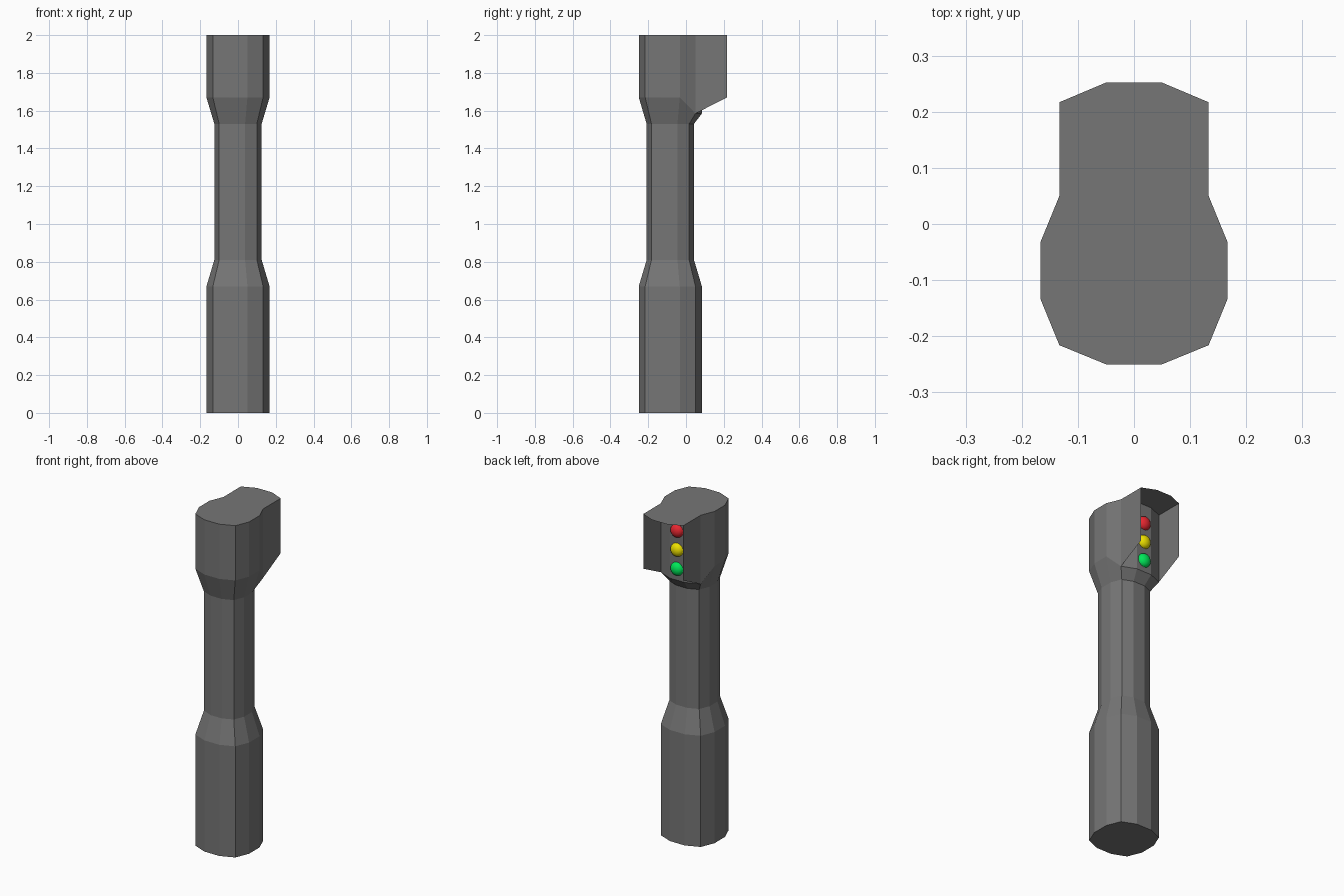
import bpy, bmesh, math

if "Cube" in bpy.data.objects:
    bpy.data.objects.remove(bpy.data.objects["Cube"])

CY = -0.083          # centre line of the post in y
QUARTER = [(0.167, 0.05), (0.133, 0.133), (0.05, 0.167)]


def material(name, rgb):
    m = bpy.data.materials.new(name)
    m.diffuse_color = (*rgb, 1)
    m.use_nodes = True
    m.node_tree.nodes["Principled BSDF"].inputs["Base Color"].default_value = m.diffuse_color
    return m


def finish(bm, name, mat, recalc=True):
    if recalc:
        bmesh.ops.recalc_face_normals(bm, faces=bm.faces)
    me = bpy.data.meshes.new(name)
    bm.to_mesh(me)
    bm.free()
    ob = bpy.data.objects.new(name, me)
    ob.data.materials.append(mat)
    bpy.context.collection.objects.link(ob)
    return ob


# twelve-sided section made by mirroring one quarter
half = QUARTER + [(-x, y) for x, y in reversed(QUARTER)]
section = half + [(-x, -y) for x, y in half]

dark = material("dark_grey", (0.18, 0.18, 0.18))

# post: full base, narrow shaft, flared head (flare starts lower at the back)
bm = bmesh.new()
rings = []
for z, scale, back_z in [(0, 1, 0), (0.67, 1, 0.67), (0.81, 0.75, 0.81),
                         (1.53, 0.75, 1.53), (1.67, 1, 1.585), (2, 1, 2)]:
    rings.append([bm.verts.new((x * scale, CY + y * scale, back_z if y > 0.1 else z))
                  for x, y in section])
n = len(section)
for a, b in zip(rings, rings[1:]):
    for i in range(n):
        j = (i + 1) % n
        bm.faces.new((a[i], a[j], b[j], b[i]))
bm.faces.new(rings[0][::-1])
finish(bm, "post", dark)

# hood: two thin side walls and a flat roof that also caps the post
bm = bmesh.new()
for s in (1, -1):
    wall = [(0.05, 1.585), (0.217, 1.67), (0.217, 2), (0.05, 2)]
    bm.faces.new([bm.verts.new((s * 0.133, y, z)) for y, z in wall][::s])
side = [(0.05, -0.25), (0.133, -0.216), (0.167, -0.133), (0.167, -0.033),
        (0.133, 0.05), (0.133, 0.217), (0.05, 0.252)]
outline = side + [(-x, y) for x, y in reversed(side)]
bm.faces.new([bm.verts.new((x, y, 2)) for x, y in outline])
bmesh.ops.remove_doubles(bm, verts=bm.verts, dist=0.0005)
finish(bm, "hood", dark, recalc=False)

# signal lamps: domes on the back panel
for name, z, rgb in [("red_lamp", 1.885, (0.8, 0.02, 0.03)),
                     ("yellow_lamp", 1.77, (0.85, 0.75, 0.0)),
                     ("green_lamp", 1.655, (0.0, 0.8, 0.1))]:
    bm = bmesh.new()
    bmesh.ops.create_uvsphere(bm, u_segments=20, v_segments=12, radius=0.04)
    bmesh.ops.bisect_plane(bm, geom=bm.verts[:] + bm.edges[:] + bm.faces[:],
                           plane_co=(0, 0, 0), plane_no=(0, 1, 0), clear_inner=True)
    bmesh.ops.scale(bm, vec=(1, 0.75, 1), verts=bm.verts)
    for f in bm.faces:
        f.smooth = True
    lamp = finish(bm, name, material(name, rgb), recalc=False)
    lamp.location = (0, 0.084, z)
